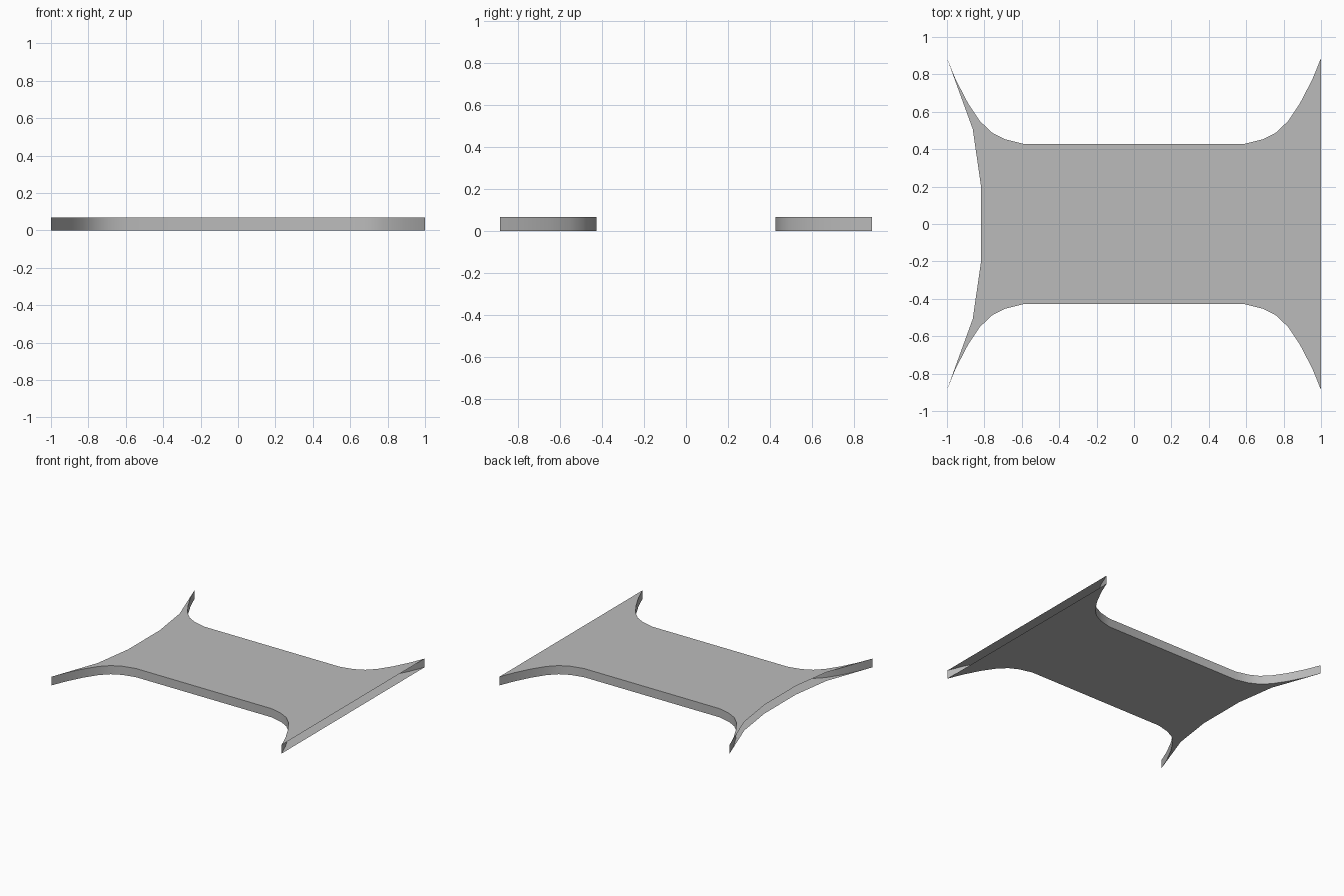
import bpy, bmesh, math

if "Cube" in bpy.data.objects:
    bpy.data.objects.remove(bpy.data.objects["Cube"], do_unlink=True)

THICK = 0.068

grey = bpy.data.materials.new("plain grey")
grey.use_nodes = True
colour = (0.5, 0.5, 0.5, 1)
grey.diffuse_color = colour
grey.node_tree.nodes["Principled BSDF"].inputs["Base Color"].default_value = colour

# Flared corner curve, from the straight side out to the tip
flare = [(0.59, 0.428), (0.69, 0.453), (0.762, 0.49), (0.825, 0.552),
         (0.888, 0.647), (0.953, 0.772), (1.0, 0.887)]
# Hollow left end, from the tip towards the middle
hollow = [(-0.862, 0.507), (-0.817, 0.195)]

# One long side, left tip to right tip, and its mirror
back = [(-x, y) for x, y in reversed(flare)] + flare
front = [(x, -y) for x, y in back]

bm = bmesh.new()


def ring(points, z):
    return [bm.verts.new((x, y, z)) for x, y in points]


# Top and bottom sheets share their long edges with the curved walls
sides = {}
for z in (0, THICK):
    f, b = ring(front, z), ring(back, z)
    left = ring(hollow + [(x, -y) for x, y in reversed(hollow)], z)
    outline = f + b[::-1] + left
    bm.faces.new(outline if z else outline[::-1])
    sides[z] = (f, b)

# Walls along the two long sides; both ends stay open
for k in range(2):
    low, high = sides[0][k], sides[THICK][k]
    for i in range(len(low) - 1):
        quad = [low[i], low[i + 1], high[i + 1], high[i]]
        bm.faces.new(quad[::-1] if k else quad)

mesh = bpy.data.meshes.new("flared_panel")
bm.to_mesh(mesh)
bm.free()
mesh.materials.append(grey)
panel = bpy.data.objects.new("flared_panel", mesh)
bpy.context.collection.objects.link(panel)

# Smooth curved walls with crisp rims
bpy.ops.object.select_all(action="DESELECT")
panel.select_set(True)
bpy.context.view_layer.objects.active = panel
bpy.ops.object.shade_smooth_by_angle(angle=math.radians(30))
